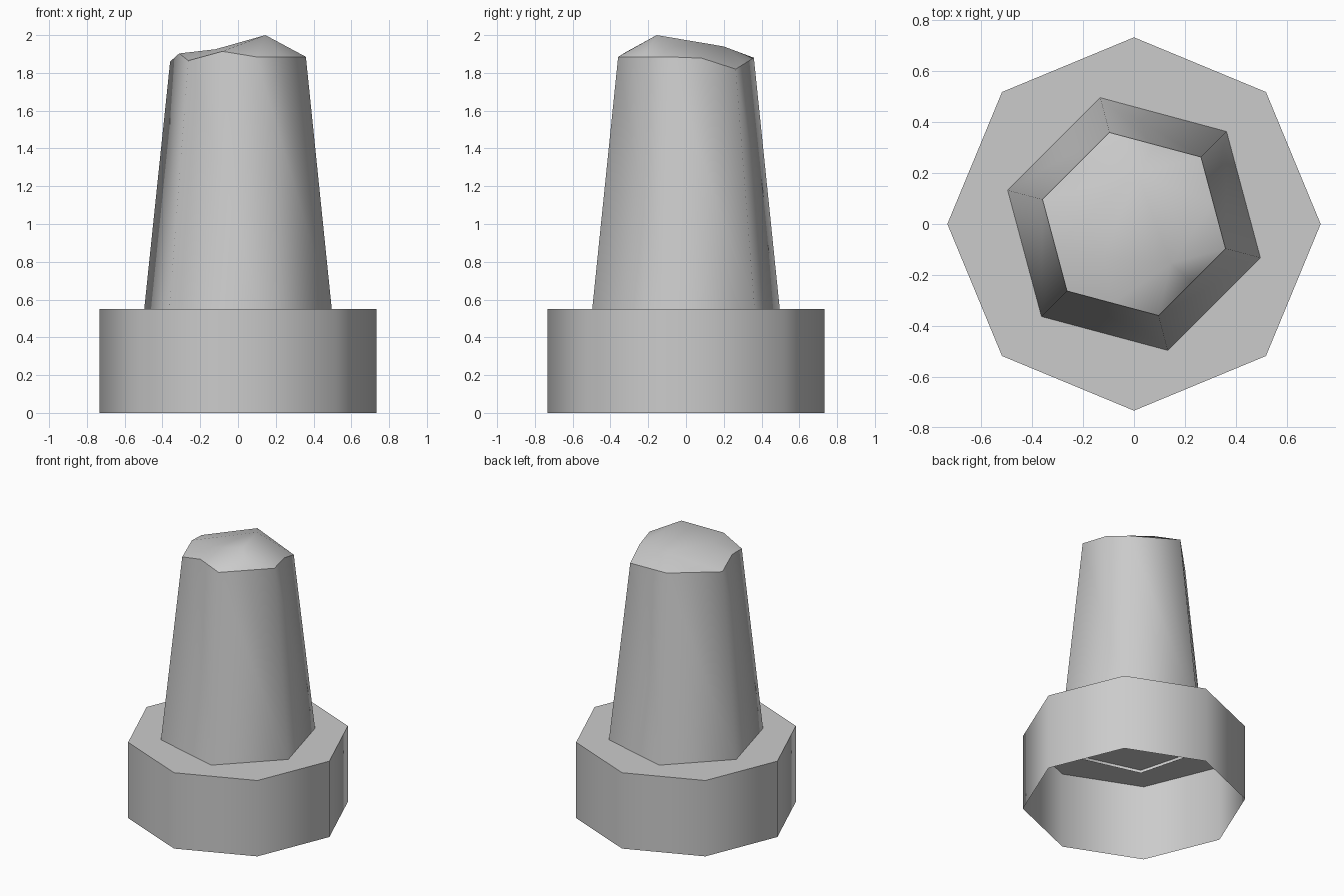
import bpy
import bmesh
from math import sin, cos, radians

cube = bpy.data.objects.get("Cube")
if cube:
    bpy.data.objects.remove(cube, do_unlink=True)

# Single plain grey
grey = bpy.data.materials.new("plain grey")
grey.use_nodes = True
colour = (0.6, 0.6, 0.6, 1)
grey.diffuse_color = colour
grey.node_tree.nodes["Principled BSDF"].inputs["Base Color"].default_value = colour


def polar(bm, radius, degrees, z):
    a = radians(degrees)
    return bm.verts.new((radius * cos(a), radius * sin(a), z))


def finish(bm, name, rim):
    """Smooth everything, but keep the edge loop through the rim sharp."""
    bmesh.ops.recalc_face_normals(bm, faces=bm.faces)
    for face in bm.faces:
        face.smooth = True
    for edge in bm.edges:
        edge.smooth = not all(v in rim for v in edge.verts)
    mesh = bpy.data.meshes.new(name)
    bm.to_mesh(mesh)
    bm.free()
    mesh.materials.append(grey)
    obj = bpy.data.objects.new(name, mesh)
    bpy.context.collection.objects.link(obj)


# Octagonal base: a shell open underneath
bm = bmesh.new()
low, high = [[polar(bm, 0.733, 45 * i, z) for i in range(8)] for z in (0, 0.55)]
for i in range(8):
    j = (i + 1) % 8
    bm.faces.new((low[i], low[j], high[j], high[i]))
bm.faces.new(high)
finish(bm, "octagonal_base", high)

# Tapered hexagonal post, its top edge split at each side's middle
bm = bmesh.new()
rim_heights = [1.885, 1.878, 1.82, 1.85, 1.88, 1.87,
               1.86, 1.903, 1.865, 1.914, 1.885, 1.885]
foot = [polar(bm, 0.516, 60 * i - 15, 0.53) for i in range(6)]
rim = []
for i, z in enumerate(rim_heights):
    radius = 0.372 * (cos(radians(30)) if i % 2 else 1)
    rim.append(polar(bm, radius, 30 * i - 15, z))
for i in range(6):
    j = (i + 1) % 6
    k = 2 * i
    bm.faces.new((foot[i], foot[j], rim[(k + 2) % 12], rim[k + 1], rim[k]))

# Uneven tip: three peaks, each fanned to its own stretch of the rim
peaks = [bm.verts.new(p) for p in
         ((0.145, -0.155, 2.0), (0.012, 0.2, 1.94), (-0.12, -0.13, 1.925))]
bm.faces.new(peaks)
stretches = ((9, 13), (1, 7), (7, 9))
for n, (first, last) in enumerate(stretches):
    for i in range(first, last):
        bm.faces.new((peaks[n], rim[i % 12], rim[(i + 1) % 12]))
    bm.faces.new((peaks[n], rim[last % 12], peaks[(n + 1) % 3]))
finish(bm, "tapered_post", rim)
